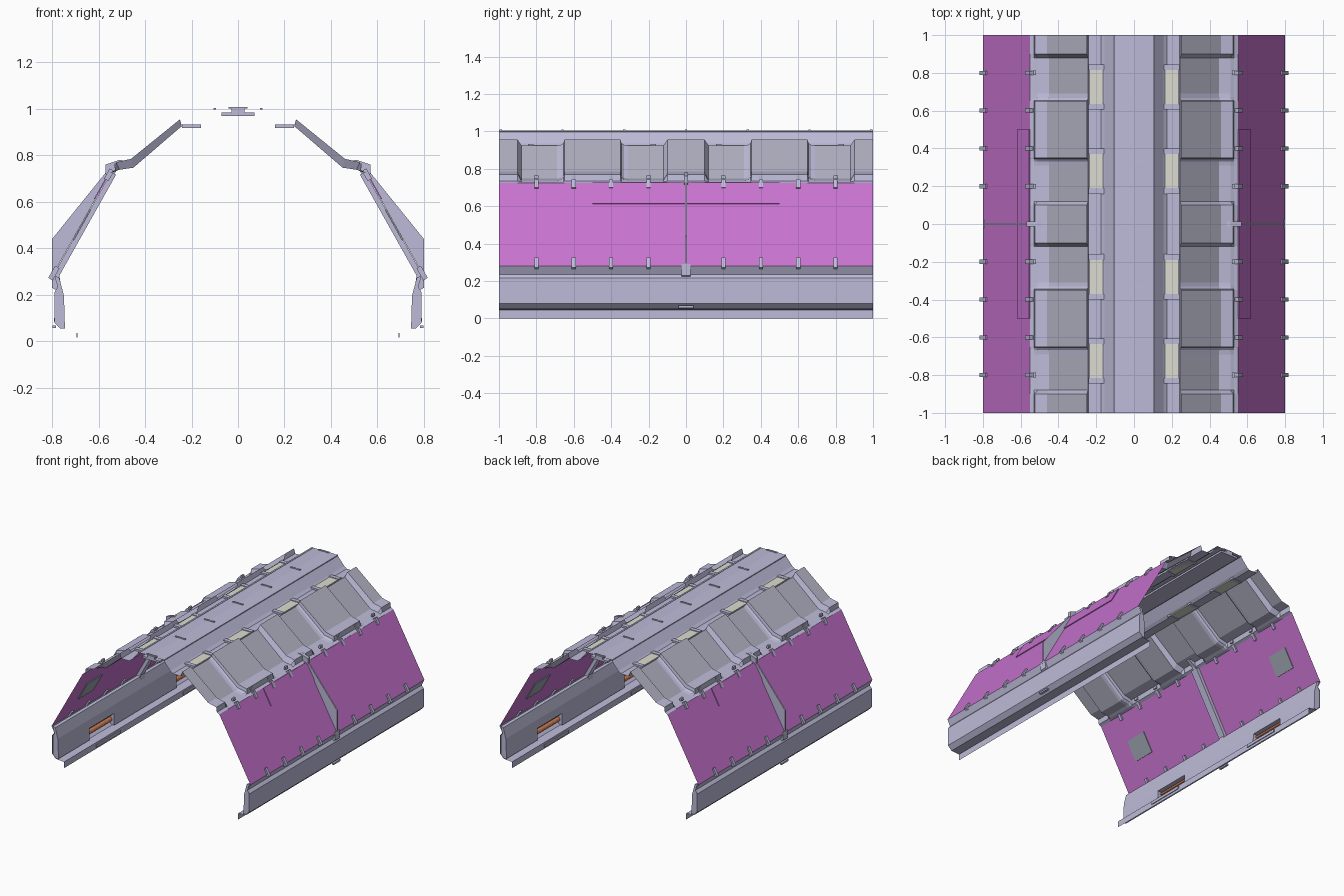
import bpy, bmesh
from math import atan2
from mathutils import Matrix, Vector

cube = bpy.data.objects.get("Cube")
if cube:
    bpy.data.objects.remove(cube, do_unlink=True)


def material(name, rgb):
    m = bpy.data.materials.new(name)
    m.use_nodes = True
    m.diffuse_color = (*rgb, 1)
    m.node_tree.nodes["Principled BSDF"].inputs["Base Color"].default_value = (*rgb, 1)
    return m


METAL = material("lavender metal", (0.51, 0.50, 0.69))
PANEL = material("muted grey panel", (0.44, 0.44, 0.54))
PURPLE = material("purple glass", (0.57, 0.17, 0.62))
LAMP = material("pale lamp", (0.72, 0.72, 0.64))
SCREEN = material("grey screen", (0.33, 0.36, 0.42))
ORANGE = material("orange pipe", (0.62, 0.20, 0.09))


def finish(name, bm, mats, mirror=True, closed=True):
    if closed:
        bmesh.ops.recalc_face_normals(bm, faces=bm.faces)
    me = bpy.data.meshes.new(name)
    bm.to_mesh(me)
    bm.free()
    for m in mats:
        me.materials.append(m)
    ob = bpy.data.objects.new(name, me)
    bpy.context.collection.objects.link(ob)
    if mirror:
        ob.modifiers.new("Mirror", 'MIRROR').use_clip = False
    return ob


def loft(name, stations, mats, rule=None):
    """Open sheet through (y, xz profile) stations."""
    bm = bmesh.new()
    rows = [[bm.verts.new((x, y, z)) for x, z in prof] for y, prof in stations]
    for a, b in zip(rows, rows[1:]):
        for i in range(len(a) - 1):
            f = bm.faces.new((a[i], a[i + 1], b[i + 1], b[i]))
            if rule:
                f.material_index = rule(f, i)
    return finish(name, bm, mats, closed=False)


def prism(name, prof, spans, mat, mirror=True):
    """Closed xz outline pushed along each y span."""
    bm = bmesh.new()
    for y0, y1 in spans:
        ends = [[bm.verts.new((x, y, z)) for x, z in prof] for y in (y0, y1)]
        a, b = ends
        bm.faces.new(a)
        bm.faces.new(b[::-1])
        for i in range(len(a)):
            j = (i + 1) % len(a)
            bm.faces.new((a[i], b[i], b[j], a[j]))
    return finish(name, bm, [mat], mirror)


def boxes(name, centres, size, mat, angle=0.0, mirror=True):
    bm = bmesh.new()
    for c in centres:
        mx = (Matrix.Translation(c) @ Matrix.Rotation(angle, 4, 'Y')
              @ Matrix.Diagonal((*size, 1)))
        bmesh.ops.create_cube(bm, size=1, matrix=mx)
    return finish(name, bm, [mat], mirror)


def both(spans):
    return spans + [(-b, -a) for a, b in spans]


ENDS = (-1, 1)
TOP, LOW = Vector((0.55, 0.725)), Vector((0.8, 0.28))
SLOPE = LOW - TOP
TILT = atan2(-SLOPE.y, SLOPE.x)
OUT = Vector((-SLOPE.y, SLOPE.x)).normalized()


def wall_point(t, y, off=0.0):
    p = TOP + SLOPE * t + OUT * off
    return (p.x, y, p.y)


# Roof crown, shoulder slope and lamp gutter
crown = [(0, 1.005), (0.1, 1.0), (0.155, 0.935), (0.175, 0.92), (0.24, 0.92)]
loft("roof_crown", [(y, crown) for y in ENDS], [METAL])
boxes("crown_edge_rail", [(0.1, 0, 1.0)], (0.012, 2, 0.006), METAL)
boxes("crown_joint", [(0, i / 3 * 0.99, 1.005) for i in range(-3, 4)],
      (0.08, 0.012, 0.008), METAL, mirror=False)
boxes("ridge_beam_flange", [(0, 0, 0.977)], (0.14, 2, 0.014), METAL, mirror=False)
boxes("ridge_beam_web", [(0, 0, 0.993)], (0.055, 2, 0.02), METAL, mirror=False)

# Slanted roof with recessed bays: sheets blend between raised and sunken outlines
raised = [(0.24, 0.92), (0.25, 0.955), (0.46, 0.785), (0.525, 0.77), (0.53, 0.735), (0.55, 0.725)]
sunken = [(0.24, 0.92), (0.243, 0.925), (0.45, 0.747), (0.51, 0.738), (0.53, 0.73), (0.55, 0.725)]


def blend(d):
    return [(a + (c - a) * d, b + (e - b) * d) for (a, b), (c, e) in zip(raised, sunken)]


def bay(round_y, square_y):
    s = 1 if square_y > round_y else -1
    steps = [(0, 0), (0.005, 0.6), (0.018, 0.9), (0.04, 1)]
    out = [(round_y + s * o, d) for o, d in steps]
    return out + [(square_y - s * 0.02, 1), (square_y, 0)]


levels = [(-1, 0), (1, 0)]
for r, q in ((0.65, 0.9), (0.35, 0.1)):
    levels += bay(r, q) + bay(-r, -q)
levels.sort()
loft("slanted_roof", [(y, blend(d)) for y, d in levels], [METAL, PANEL],
     lambda f, i: 1 if i == 1 and max(v.co.y for v in f.verts) - min(v.co.y for v in f.verts) > 0.05 else 0)

# Roof lamps with end ramps
LAMPS = [s * y for s in (1, -1) for y in (0.28, 0.725)]
boxes("roof_lamp", [(0.2, y, 0.924) for y in LAMPS], (0.07, 0.18, 0.008), LAMP)
boxes("lamp_end_bracket", [(0.2, y + e, 0.925) for y in LAMPS for e in (-0.105, 0.105)],
      (0.08, 0.03, 0.016), METAL)

# Sloping side walls
loft("side_wall", [(y, [TOP, LOW]) for y in ENDS], [PURPLE])
boxes("upper_wall_plate", [wall_point(0.13, 0, 0.003)], (0.13, 1, 0.006), PURPLE, TILT)
boxes("wall_screen", [wall_point(0.5, y, -0.004) for y in (-0.74, 0.74)],
      (0.15, 0.17, 0.006), SCREEN, TILT)

# Clips along both long edges of the wall
CLIPS = [s * y for s in (1, -1) for y in (0.2, 0.4, 0.6, 0.8)]
boxes("upper_clip", [wall_point(0.02, y) for y in CLIPS], (0.05, 0.022, 0.022), METAL, TILT)
boxes("lower_clip", [wall_point(0.97, y) for y in CLIPS], (0.06, 0.022, 0.022), METAL, TILT)
boxes("bay_foot_clip", [(0.525, y, 0.755) for y in CLIPS], (0.014, 0.025, 0.02), METAL)

# Middle buttress: thin outer fin, inner strut and end brackets
prism("buttress_fin", [(0.55, 0.725), (0.57, 0.725), (0.8, 0.44), (0.8, 0.28)],
      [(-0.005, 0.005)], METAL)
boxes("inner_strut", [wall_point(0.5, 0, -0.014)], (0.52, 0.055, 0.024), METAL, TILT)
prism("buttress_cap", [(0.47, 0.775), (0.51, 0.78), (0.57, 0.76), (0.57, 0.72), (0.54, 0.705), (0.52, 0.74)],
      [(-0.012, 0.012)], METAL)
prism("buttress_foot", [(0.8, 0.29), (0.77, 0.29), (0.76, 0.23), (0.785, 0.22), (0.8, 0.23)],
      [(-0.025, 0.025)], METAL)
boxes("foot_tab", [(0.79, 0, 0.062)], (0.015, 0.08, 0.012), METAL)

# Lower skirt and floor flange
skirt = [(0.8, 0.28), (0.778, 0.235), (0.796, 0.215), (0.796, 0.08), (0.765, 0.05), (0.7, 0.045), (0.7, 0)]
loft("lower_skirt", [(y, skirt) for y in ENDS], [METAL])
NOTCH = both([(0.36, 0.64)])
prism("floor_flange_plate", [(0.69, 0.015), (0.696, 0.015), (0.696, 0.035), (0.69, 0.035)], NOTCH, METAL)

# Inner casing, left open low down where the pipes show
prism("casing_upper", [(0.79, 0.28), (0.77, 0.275), (0.75, 0.2), (0.747, 0.14), (0.79, 0.14), (0.79, 0.21), (0.776, 0.235)],
      [ENDS], METAL)
prism("casing_lower", [(0.747, 0.14), (0.745, 0.055), (0.765, 0.055), (0.79, 0.08), (0.79, 0.14)],
      both([(0.64, 1)]) + [(-0.36, 0.36)], METAL)

# Pipes in the casing openings
bm = bmesh.new()
for y0, y1 in NOTCH:
    for x, z, r in ((0.777, 0.092, 0.016), (0.775, 0.125, 0.008)):
        mx = Matrix.Translation((x, (y0 + y1) / 2, z)) @ Matrix.Rotation(atan2(1, 0), 4, 'X')
        bmesh.ops.create_cone(bm, cap_ends=True, segments=12, radius1=r, radius2=r,
                              depth=y1 - y0, matrix=mx)
finish("casing_pipe", bm, [ORANGE])
